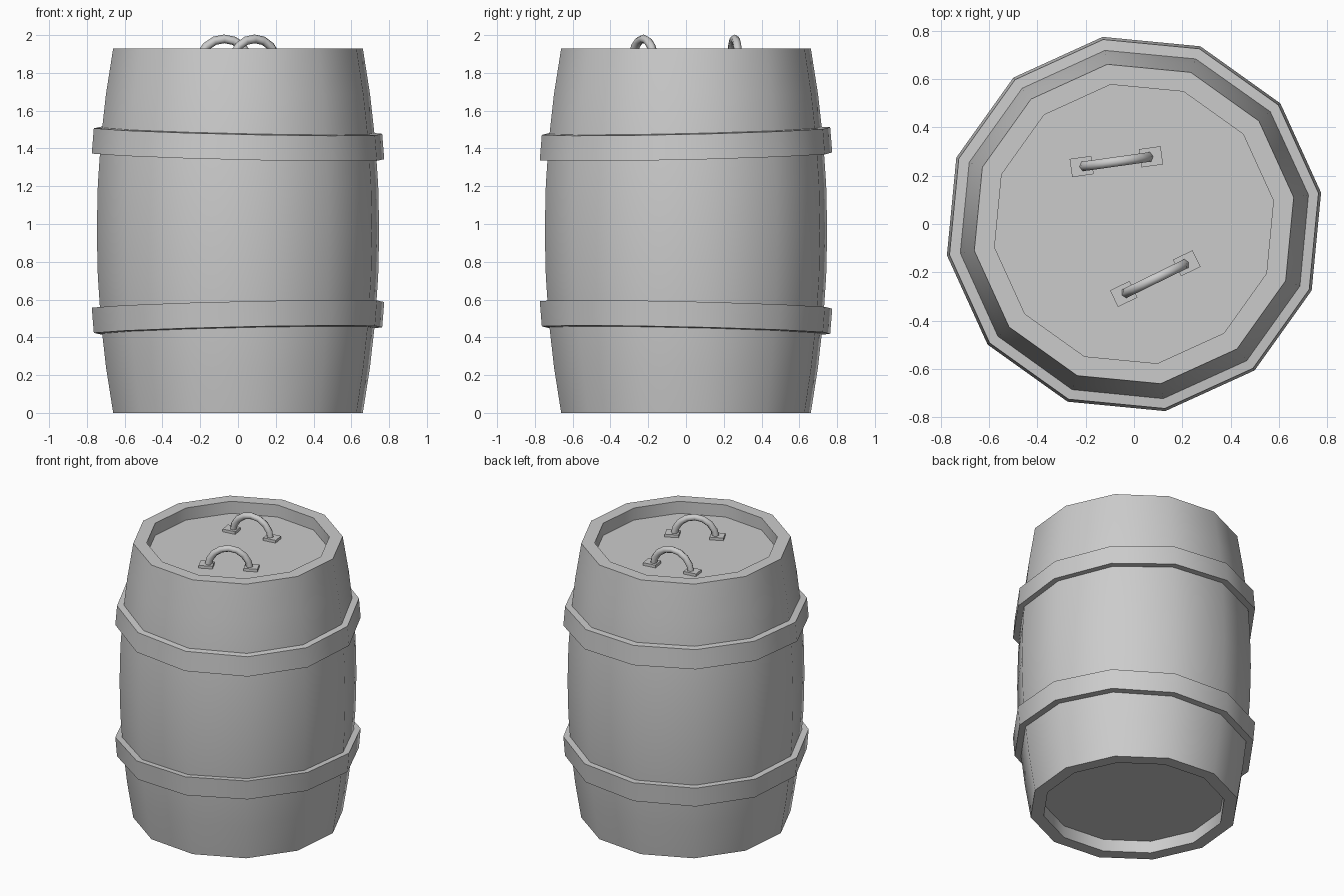
import bpy, bmesh
from math import cos, sin, pi, radians
from mathutils import Vector, Matrix

if "Cube" in bpy.data.objects:
    bpy.data.objects.remove(bpy.data.objects["Cube"])

SIDES = 12
TURN = radians(9.5)
HEIGHT = 1.93
LID_Z = 1.845


def finish(bm, name, smooth_angle):
    bmesh.ops.recalc_face_normals(bm, faces=bm.faces[:])
    mesh = bpy.data.meshes.new(name)
    bm.to_mesh(mesh)
    bm.free()
    ob = bpy.data.objects.new(name, mesh)
    bpy.context.collection.objects.link(ob)
    bpy.ops.object.select_all(action='DESELECT')
    ob.select_set(True)
    bpy.context.view_layer.objects.active = ob
    if smooth_angle:
        bpy.ops.object.shade_smooth_by_angle(angle=radians(smooth_angle))
    return ob


def skin(bm, rings, loop=False):
    """Bridge rings of vertices; cap the ends unless the rings form a loop."""
    n = len(rings[0])
    pairs = list(zip(rings, rings[1:])) + ([(rings[-1], rings[0])] if loop else [])
    for a, b in pairs:
        for i in range(n):
            j = (i + 1) % n
            bm.faces.new((a[i], a[j], b[j], b[i]))
    if not loop:
        bm.faces.new(rings[0])
        bm.faces.new(rings[-1])


def lathe_rings(bm, profile):
    angles = [TURN + 2 * pi * i / SIDES for i in range(SIDES)]
    return [[bm.verts.new((r * cos(a), r * sin(a), z)) for a in angles]
            for r, z in profile]


# Barrel body: bulging side with recessed lid and recessed bottom
def bulge(z):
    return 0.758 - 0.088 * (2 * z / HEIGHT - 1) ** 2


steps = [HEIGHT * i / 8 for i in range(9)]
profile = ([(0.585, HEIGHT - LID_Z), (0.585, 0)]
           + [(bulge(z), z) for z in steps]
           + [(0.585, HEIGHT), (0.585, LID_Z)])
bm = bmesh.new()
skin(bm, lathe_rings(bm, profile))
finish(bm, "barrel_body", 35)

# Hoops: slightly tilted bands, the lower one mirroring the upper
for name, mirrored in (("upper_hoop", False), ("lower_hoop", True)):
    bm = bmesh.new()
    skin(bm, lathe_rings(bm, [(0.70, 1.36), (0.785, 1.358),
                              (0.774, 1.492), (0.70, 1.498)]), loop=True)
    for v in bm.verts:
        v.co.z += 0.023 * (v.co.y - v.co.x)
        if mirrored:
            v.co.z = HEIGHT - v.co.z
    finish(bm, name, 35)


# Lid handles: arched rod on two small foot plates
def handle(name, x, y, angle):
    place = Matrix.Translation((x, y, LID_Z)) @ Matrix.Rotation(radians(angle), 4, 'Z')
    radius, rod, segs, sides = 0.135, 0.023, 8, 6
    bm = bmesh.new()
    rings = []
    for i in range(segs + 1):
        t = pi * i / segs
        out = Vector((cos(t), 0, sin(t)))
        rings.append([bm.verts.new(place @ (
            out * (radius + rod * cos(2 * pi * k / sides))
            + Vector((0, rod * sin(2 * pi * k / sides), 0))))
            for k in range(sides)])
    skin(bm, rings)
    finish(bm, name, 65)
    bm = bmesh.new()
    for s in (-1, 1):
        bmesh.ops.create_cube(bm, size=1, matrix=place
                              @ Matrix.Translation((s * 0.145, 0, 0.008))
                              @ Matrix.Diagonal((0.09, 0.076, 0.022, 1)))
    finish(bm, name + "_feet", 0)


handle("back_handle", -0.073, 0.258, 8)
handle("front_handle", 0.088, -0.226, 26)
